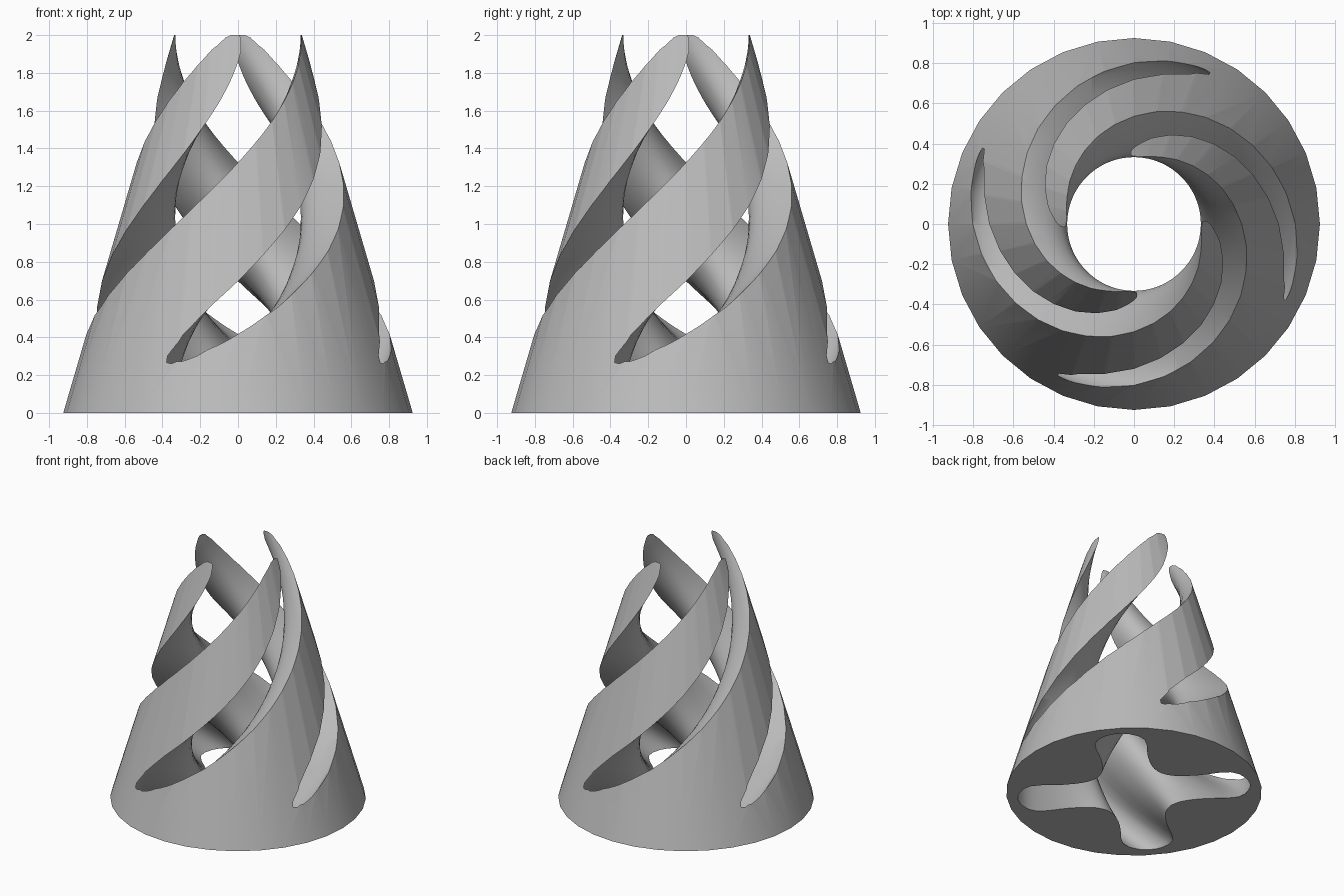
import bpy, bmesh, math
from mathutils import Vector

if "Cube" in bpy.data.objects:
    bpy.data.objects.remove(bpy.data.objects["Cube"], do_unlink=True)

HEIGHT, BASE_R, TOP_R = 2.0, 0.925, 0.338
START, TWIST = 42, 90      # lobe direction at the base, degrees turned per unit of height
LAYERS = 90

# One half of a lobe, from its tip to the corner between two lobes
half_lobe = [(.846, 0), (.842, .04), (.828, .085), (.79, .145), (.735, .181), (.65, .186),
             (.57, .176), (.49, .17), (.41, .172), (.36, .178), (.31, .19), (.27, .21), (.235, .235)]
lobe = [Vector((x, -y)) for x, y in reversed(half_lobe)] + [Vector(p) for p in half_lobe[1:-1]]


def polar(p, turn):
    a = math.atan2(p.y, p.x) + math.radians(turn)
    return p.length * math.cos(a), p.length * math.sin(a)


def make_object(name, bm):
    bmesh.ops.recalc_face_normals(bm, faces=bm.faces[:])
    mesh = bpy.data.meshes.new(name)
    bm.to_mesh(mesh)
    bm.free()
    ob = bpy.data.objects.new(name, mesh)
    bpy.context.collection.objects.link(ob)
    return ob


# Tapered body
bm = bmesh.new()
bmesh.ops.create_cone(bm, cap_ends=True, segments=32, radius1=BASE_R, radius2=TOP_R, depth=HEIGHT)
bmesh.ops.translate(bm, verts=bm.verts[:], vec=(0, 0, HEIGHT / 2))
body = make_object("spiral_cone", bm)

# Twisted four-lobed cutter
bm = bmesh.new()
rings = []
for i in range(LAYERS + 1):
    z = -0.05 + (HEIGHT + 0.1) * i / LAYERS
    rings.append([bm.verts.new((*polar(p, START + TWIST * z + 90 * k), z))
                  for k in range(4) for p in lobe])
for low, high in zip(rings, rings[1:]):
    for j in range(len(low)):
        n = (j + 1) % len(low)
        bm.faces.new((low[j], low[n], high[n], high[j]))
bm.faces.new(rings[0])
bm.faces.new(rings[-1])
bmesh.ops.triangulate(bm, faces=bm.faces[:])
cutter = make_object("twisted_cutter", bm)
cutter.hide_render = True

# Cut the slots and the bore
mod = body.modifiers.new("slots", 'BOOLEAN')
mod.operation = 'DIFFERENCE'
mod.solver = 'EXACT'
mod.object = cutter
for ob in bpy.context.selected_objects:
    ob.select_set(False)
body.select_set(True)
bpy.context.view_layer.objects.active = body
bpy.ops.object.modifier_apply(modifier=mod.name)
bpy.data.objects.remove(cutter, do_unlink=True)

# Plain grey
grey = bpy.data.materials.new("grey")
grey.use_nodes = True
colour = (0.5, 0.5, 0.5, 1)
grey.diffuse_color = colour
grey.node_tree.nodes["Principled BSDF"].inputs["Base Color"].default_value = colour
body.data.materials.clear()
body.data.materials.append(grey)

bpy.ops.object.shade_smooth_by_angle(angle=math.radians(35))
